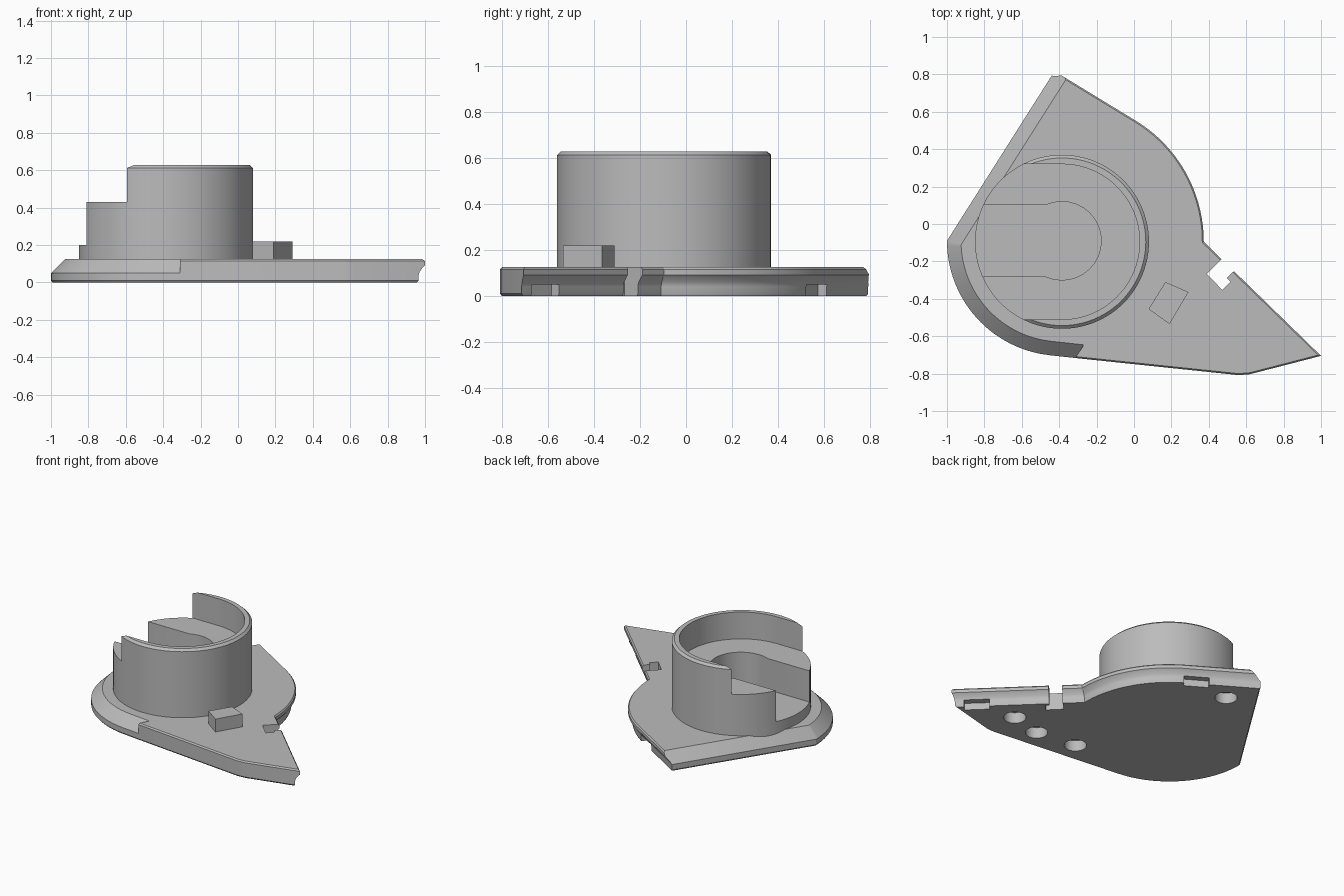
import bpy, bmesh, math
from mathutils import Vector

if "Cube" in bpy.data.objects:
    bpy.data.objects.remove(bpy.data.objects["Cube"])

CX, CY = -0.385, -0.095          # axis of the round housing
PLATE_TOP = 0.125

grey = bpy.data.materials.new("plain_grey")
grey.diffuse_color = (0.5, 0.5, 0.5, 1)
grey.use_nodes = True
grey.node_tree.nodes["Principled BSDF"].inputs["Base Color"].default_value = grey.diffuse_color


def finish(name, bm):
    bmesh.ops.remove_doubles(bm, verts=bm.verts, dist=1e-5)
    bmesh.ops.recalc_face_normals(bm, faces=bm.faces)
    me = bpy.data.meshes.new(name)
    bm.to_mesh(me)
    bm.free()
    me.materials.append(grey)
    ob = bpy.data.objects.new(name, me)
    bpy.context.collection.objects.link(ob)
    return ob


def loft(name, rings):
    """Closed solid through rings that have equal point counts."""
    bm = bmesh.new()
    loops = [[bm.verts.new(p) for p in ring] for ring in rings]
    n = len(loops[0])
    for a, b in zip(loops, loops[1:]):
        for i in range(n):
            j = (i + 1) % n
            bm.faces.new((a[i], a[j], b[j], b[i]))
    bm.faces.new(loops[0][::-1])
    bm.faces.new(loops[-1])
    return finish(name, bm)


def prism(name, outline, z0, z1):
    return loft(name, [[(x, y, z) for x, y in outline] for z in (z0, z1)])


def arc(cx, cy, r, a0, a1, n):
    angles = [math.radians(a0 + (a1 - a0) * i / n) for i in range(n + 1)]
    return [(cx + r * math.cos(a), cy + r * math.sin(a)) for a in angles]


def rect(cx, cy, length, width, angle):
    c, s = math.cos(math.radians(angle)), math.sin(math.radians(angle))
    return [(cx + c * u * length / 2 - s * v * width / 2,
             cy + s * u * length / 2 + c * v * width / 2)
            for u, v in ((-1, -1), (1, -1), (1, 1), (-1, 1))]


def activate(ob):
    bpy.ops.object.select_all(action='DESELECT')
    ob.select_set(True)
    bpy.context.view_layer.objects.active = ob


def cut(ob, cutters):
    for c in cutters:
        m = ob.modifiers.new("cut", 'BOOLEAN')
        m.operation, m.solver, m.object = 'DIFFERENCE', 'EXACT', c
        activate(ob)
        bpy.ops.object.modifier_apply(modifier=m.name)
        bpy.data.objects.remove(c)


def smooth(ob):
    activate(ob)
    bpy.ops.object.shade_smooth_by_angle(angle=math.radians(30))


# base plate: outline whose edges carry one of three side profiles
LEVELS = (0, 0.01, 0.04, 0.05, 0.06, 0.085, 0.092, 0.115, PLATE_TOP)
INSET = {
    "bevel": (0.008, 0, 0, 0, 0.01, 0.035, 0.042, 0.065, 0.075),
    "plain": (0.008, 0, 0, 0, 0, 0, 0, 0, 0.008),
    "lip": (0.034, 0.03, 0.03, 0.028, 0.024, 0.007, 0, 0, 0.008),
}
outline = [(p, "bevel") for p in arc(CX, CY + 0.005, 0.615, 180, 264, 28)]
outline += [((-0.31, -0.717), "step")]
outline += [(p, "plain") for p in ((-0.31, -0.717), (0.56, -0.808), (0.62, -0.803))]
outline += [((1.0, -0.705), "lip")]
outline += [(p, "lip") for p in arc(CX, CY, 0.758, 0, 59.5, 24)]
outline += [((-0.425, 0.817), "bevel")]


def inset_ring(k):
    ring, n = [], len(outline)
    for i in range(n):
        p = Vector(outline[i][0])
        prev, kind = outline[i - 1], outline[i][1]
        d0 = (p - Vector(prev[0])).normalized()
        d1 = (Vector(outline[(i + 1) % n][0]) - p).normalized()
        n0, n1 = Vector((-d0.y, d0.x)), Vector((-d1.y, d1.x))
        if kind == "step":               # slanted end of the wide bevel
            o = INSET["bevel"][k]
            q = p + n0 * o + d0 * o * 0.45
        elif prev[1] == "step":
            q = p + n1 * INSET[kind][k]
        else:                            # mitre of the two neighbouring edges
            o0, o1 = INSET[prev[1]][k], INSET[kind][k]
            c = n0.dot(n1)
            if c > 0.9999:
                q = p + n1 * o1
            else:
                s = 1 - c * c
                q = p + n0 * ((o0 - c * o1) / s) + n1 * ((o1 - c * o0) / s)
        ring.append((q.x, q.y, LEVELS[k]))
    return ring


plate = loft("base_plate", [inset_ring(k) for k in range(len(LEVELS))])

# stepped slot, two underside edge notches and four blind holes
cutters = [prism("slot_cutter", [(0.388, -0.267), (0.473, -0.353), (0.516, -0.31),
                                 (0.495, -0.289), (0.60, -0.19), (0.54, -0.12)], -0.1, 0.3),
           prism("notch_cutter", rect(0.881, -0.59, 0.17, 0.15, -44), -0.1, 0.05),
           prism("notch_cutter", rect(-0.055, 0.595, 0.17, 0.15, -31), -0.1, 0.05)]
for x, y in ((0.567, -0.565), (0.327, -0.625), (0.017, -0.59), (-0.346, 0.545)):
    cutters.append(prism("hole_cutter", arc(x, y, 0.075, 0, 345, 23), -0.1, 0.08))
cut(plate, cutters)
smooth(plate)

# round housing with a chamfered rim
housing = loft("round_housing", [
    [(x, y, z) for x, y in arc(CX, CY, r, 0, 356.25, 95)]
    for r, z in ((0.465, 0.06), (0.465, 0.612), (0.448, 0.628))])

# wide pocket and deeper channel, both open to the left
pocket = arc(CX, CY, 0.415, -90, 90, 48) + [(-1.1, CY + 0.415), (-1.1, CY - 0.415)]
channel = arc(CX, CY + 0.005, 0.21, -114, 114, 20) + [(-1.1, CY + 0.197), (-1.1, CY - 0.187)]
cut(housing, [prism("pocket_cutter", pocket, 0.43, 0.8),
              prism("channel_cutter", channel, 0.2, 0.7)])
smooth(housing)

# small stop block
prism("stop_block", [(0.078, -0.455), (0.19, -0.535), (0.291, -0.364), (0.168, -0.31)],
      0.11, 0.22)
